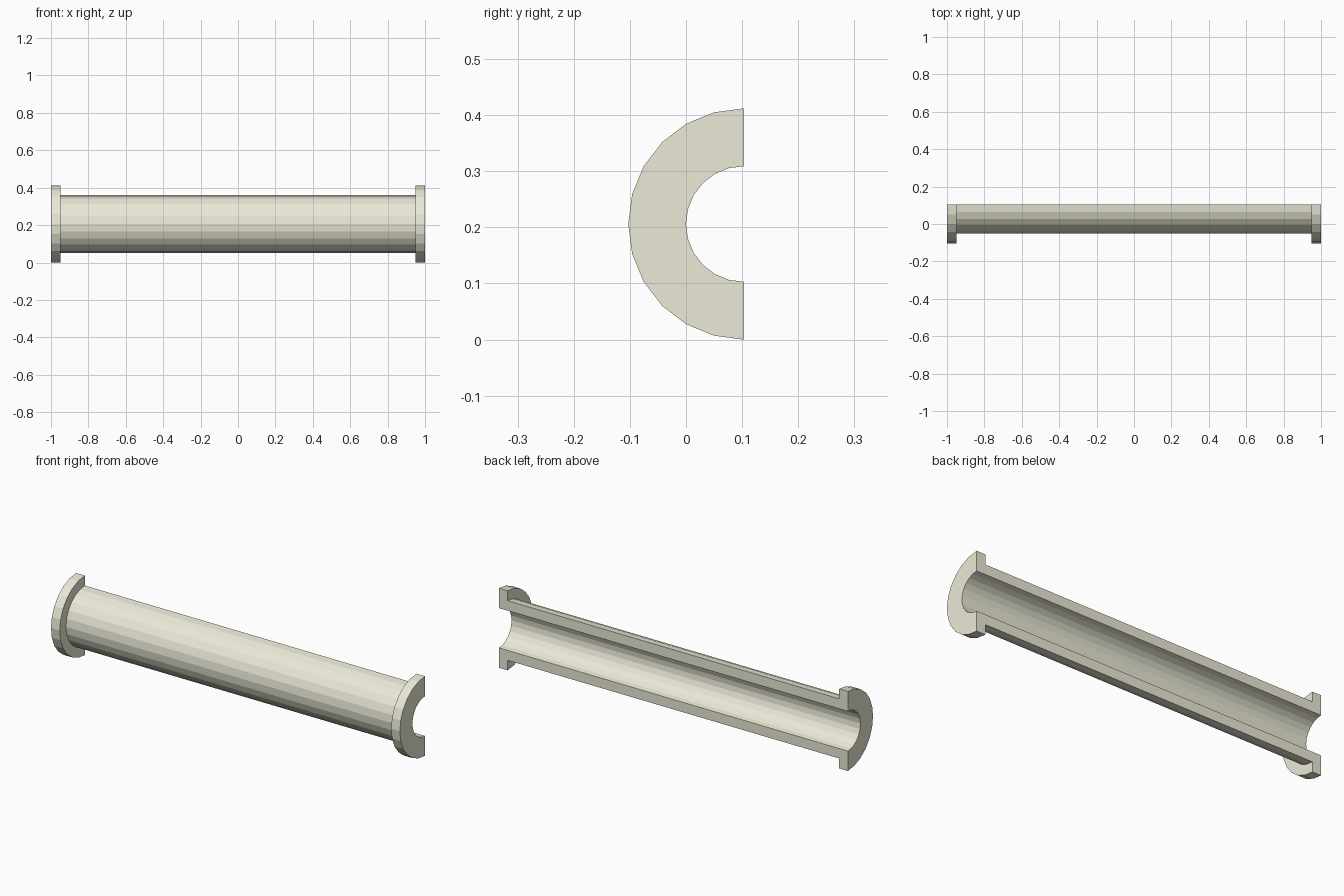
import bpy, bmesh, math

if "Cube" in bpy.data.objects:
    bpy.data.objects.remove(bpy.data.objects["Cube"])

R = 0.206                      # flange radius, also height of the axis
TUBE, BORE = 0.75 * R, 0.5 * R
LIP = 0.95                     # inner face of each flange
SEGMENTS = 12                  # flat sides over the half turn

# Lengthwise wall section as (x, radius)
section = [(-1, BORE), (1, BORE), (1, R), (LIP, R),
           (LIP, TUBE), (-LIP, TUBE), (-LIP, R), (-1, R)]

bm = bmesh.new()
rings = []
for i in range(SEGMENTS + 1):
    a = math.pi * i / SEGMENTS
    rings.append([bm.verts.new((x, R / 2 - r * math.sin(a), R + r * math.cos(a)))
                  for x, r in section])

# Swept wall
n = len(section)
for a, b in zip(rings, rings[1:]):
    for j in range(n):
        k = (j + 1) % n
        bm.faces.new((a[j], a[k], b[k], b[j]))

# Flat cut faces at the two edges of the half pipe
bm.faces.new(rings[0][::-1])
bm.faces.new(rings[-1])
bmesh.ops.recalc_face_normals(bm, faces=bm.faces)

mesh = bpy.data.meshes.new("flanged_half_pipe")
bm.to_mesh(mesh)
bm.free()
pipe = bpy.data.objects.new("flanged_half_pipe", mesh)
bpy.context.collection.objects.link(pipe)

# Pale cream finish
mat = bpy.data.materials.new("cream")
mat.diffuse_color = (0.83, 0.82, 0.68, 1)
mat.use_nodes = True
mat.node_tree.nodes["Principled BSDF"].inputs["Base Color"].default_value = mat.diffuse_color
mesh.materials.append(mat)
